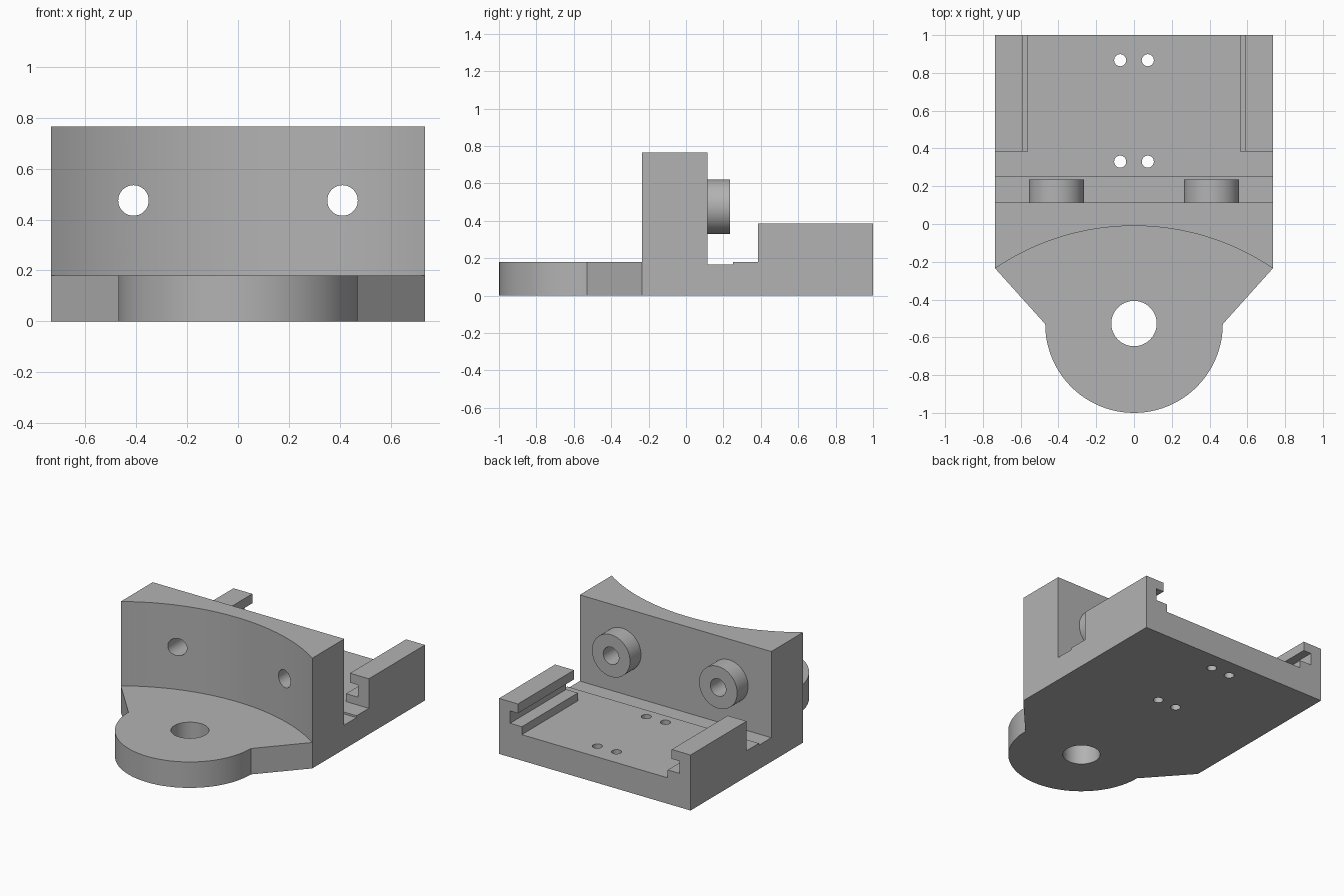
import bpy, bmesh
from math import sin, cos, pi, asin, radians
from mathutils import Matrix, Vector

cube = bpy.data.objects.get("Cube")
if cube:
    bpy.data.objects.remove(cube, do_unlink=True)

W = 0.735        # half width
FLOOR = 0.18     # plate thickness
WALL_BACK = 0.115
CORNER_Y = -0.235
EAR_Y, EAR_R = -0.53, 0.47

grey = bpy.data.materials.new("plain grey")
grey.use_nodes = True
colour = (0.45, 0.45, 0.45, 1)
grey.diffuse_color = colour
grey.node_tree.nodes["Principled BSDF"].inputs["Base Color"].default_value = colour


def prism(name, points, start, depth):
    """Extrude a closed outline of 3D points along a depth vector."""
    bm = bmesh.new()
    face = bm.faces.new([bm.verts.new(Vector(p) + Vector(start)) for p in points])
    out = bmesh.ops.extrude_face_region(bm, geom=[face])
    moved = [v for v in out["geom"] if isinstance(v, bmesh.types.BMVert)]
    bmesh.ops.translate(bm, verts=moved, vec=depth)
    bmesh.ops.recalc_face_normals(bm, faces=bm.faces)
    mesh = bpy.data.meshes.new(name)
    bm.to_mesh(mesh)
    bm.free()
    mesh.materials.append(grey)
    ob = bpy.data.objects.new(name, mesh)
    bpy.context.collection.objects.link(ob)
    return ob


def upright(name, outline, z0, z1):
    return prism(name, [(x, y, 0) for x, y in outline], (0, 0, z0), (0, 0, z1 - z0))


def lengthwise(name, section, y0, y1):
    return prism(name, [(x, 0, z) for x, z in section], (0, y0, 0), (0, y1 - y0, 0))


def circle(cx, cy, r, n=64):
    return [(cx + r * cos(2 * pi * i / n), cy + r * sin(2 * pi * i / n)) for i in range(n)]


def combine(body, other, operation):
    """Apply a boolean and discard the second object."""
    mod = body.modifiers.new(operation, "BOOLEAN")
    mod.object, mod.operation, mod.solver = other, operation, "EXACT"
    bpy.context.view_layer.objects.active = body
    bpy.ops.object.modifier_apply(modifier=mod.name)
    bpy.data.objects.remove(other, do_unlink=True)


# Base plate with rounded front ear
ear = [(EAR_R * cos(a), EAR_Y + EAR_R * sin(a))
       for a in (-pi * i / 48 for i in range(49))]
body = upright("mounting_bracket",
               [(-W, 1), (W, 1), (W, CORNER_Y)] + ear + [(-W, CORNER_Y)], 0, FLOOR)

# Shallow channel behind the wall
combine(body, upright("channel", [(-1, WALL_BACK), (1, WALL_BACK), (1, 0.25), (-1, 0.25)],
                      0.167, 0.5), "DIFFERENCE")

# Upright wall with concave front
sag = -0.01 - CORNER_Y
R = (W * W + sag * sag) / (2 * sag)
half = asin(W / R)
arc = [(R * sin(half * i / 16), -0.01 - R + R * cos(half * i / 16)) for i in range(-15, 16)]
combine(body, upright("wall", [(W, CORNER_Y), (W, WALL_BACK), (-W, WALL_BACK), (-W, CORNER_Y)] + arc,
                      0, 0.765), "UNION")

for s in (-1, 1):
    # Grooved side rail
    section = [(0, 0), (0.175, 0), (0.175, 0.235), (0.085, 0.235),
               (0.085, 0.32), (0.145, 0.32), (0.145, 0.385), (0, 0.385)]
    combine(body, lengthwise("side_rail", [(s * (W - x), z) for x, z in section], 0.385, 1), "UNION")
    # Round boss and its bore
    combine(body, lengthwise("boss", circle(s * 0.411, 0.475, 0.146), 0.05, 0.235), "UNION")
    combine(body, lengthwise("bore", circle(s * 0.411, 0.475, 0.06, 40), -0.6, 0.6), "DIFFERENCE")
    # Small floor holes
    for y in (0.33, 0.867):
        combine(body, upright("floor_hole", circle(s * 0.073, y, 0.032, 32), -0.1, 0.5), "DIFFERENCE")

# Ear hole
combine(body, upright("ear_hole", circle(0, -0.527, 0.12), -0.1, 0.5), "DIFFERENCE")

# Merge coplanar faces and shade
bm = bmesh.new()
bm.from_mesh(body.data)
bmesh.ops.remove_doubles(bm, verts=bm.verts, dist=0.0001)
bmesh.ops.dissolve_limit(bm, angle_limit=radians(0.5), verts=bm.verts, edges=bm.edges)
bm.to_mesh(body.data)
bm.free()
bpy.ops.object.select_all(action="DESELECT")
body.select_set(True)
bpy.context.view_layer.objects.active = body
bpy.ops.object.shade_smooth_by_angle(angle=radians(25))
